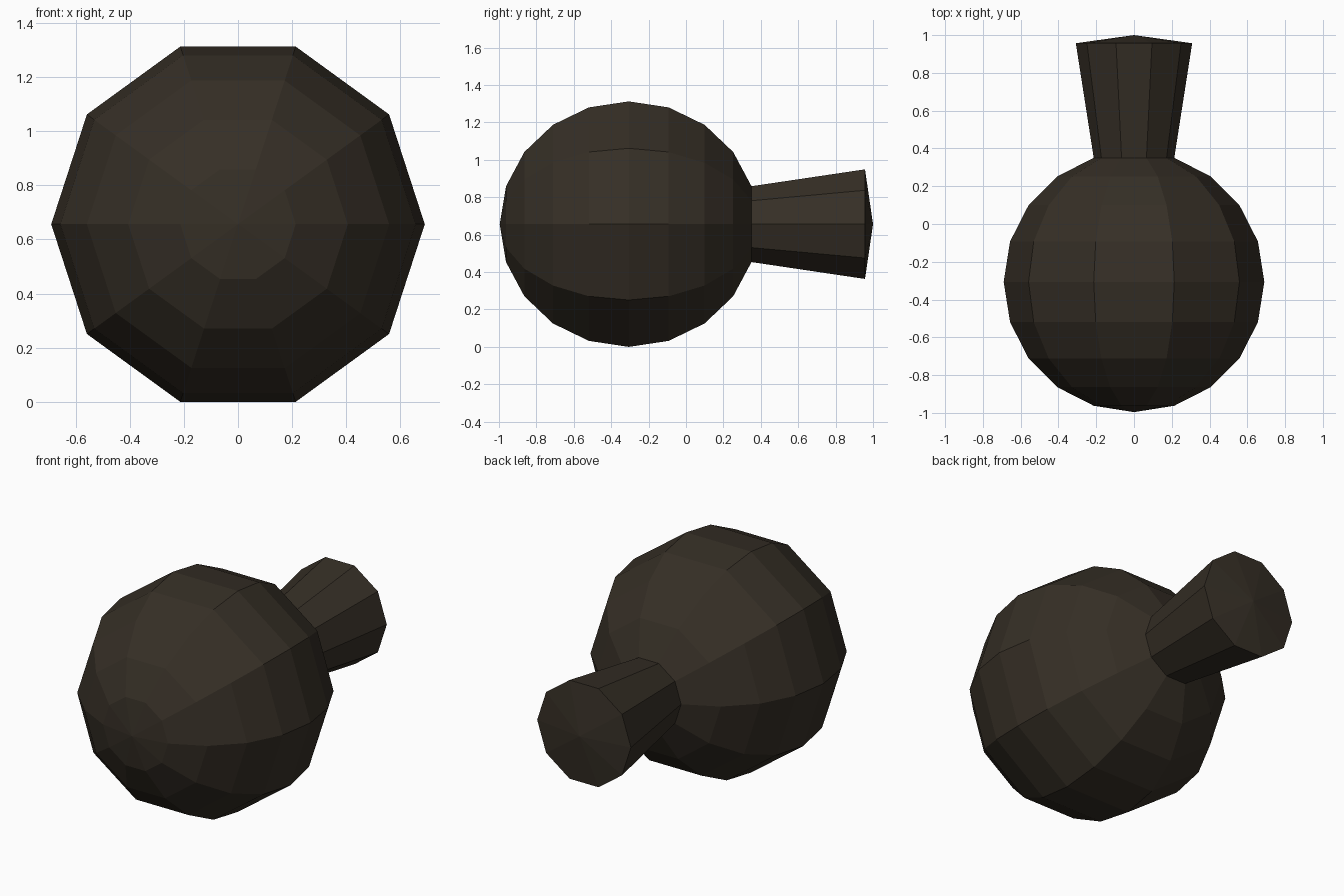
import bpy, bmesh, math

if "Cube" in bpy.data.objects:
    bpy.data.objects.remove(bpy.data.objects["Cube"])

SIDES = 10
R = 0.69                              # ball radius
CY, CZ = -0.306, R * math.sin(math.radians(72))

mat = bpy.data.materials.new("dark_brown")
mat.diffuse_color = (0.036, 0.028, 0.019, 1)
mat.use_nodes = True
mat.node_tree.nodes["Principled BSDF"].inputs["Base Color"].default_value = mat.diffuse_color


def lathe(name, profile):
    """Spin (y, radius) points round the y axis; radius 0 makes a pole."""
    bm = bmesh.new()
    rings = []
    for y, r in profile:
        n = SIDES if r > 0 else 1
        rings.append([bm.verts.new((r * math.cos(math.tau * i / SIDES), y,
                                    CZ + r * math.sin(math.tau * i / SIDES)))
                      for i in range(n)])
    for a, b in zip(rings, rings[1:]):
        for i in range(SIDES):
            j = (i + 1) % SIDES
            quad = [a[i % len(a)], a[j % len(a)], b[j % len(b)], b[i % len(b)]]
            bm.faces.new(list(dict.fromkeys(quad)))
    bmesh.ops.recalc_face_normals(bm, faces=bm.faces)
    me = bpy.data.meshes.new(name)
    bm.to_mesh(me)
    bm.free()
    me.materials.append(mat)
    ob = bpy.data.objects.new(name, me)
    bpy.context.collection.objects.link(ob)
    return ob


# Ball from the front pole to the ring where the neck begins,
# then the flared neck and its shallow pointed cap
ball = [(CY - R * math.cos(math.pi * k / 10), R * math.sin(math.pi * k / 10))
        for k in range(1, 10)]
lathe("ball_with_flared_neck",
      [(CY - R, 0)] + ball + [(0.957, 0.308), (1.0, 0)])
